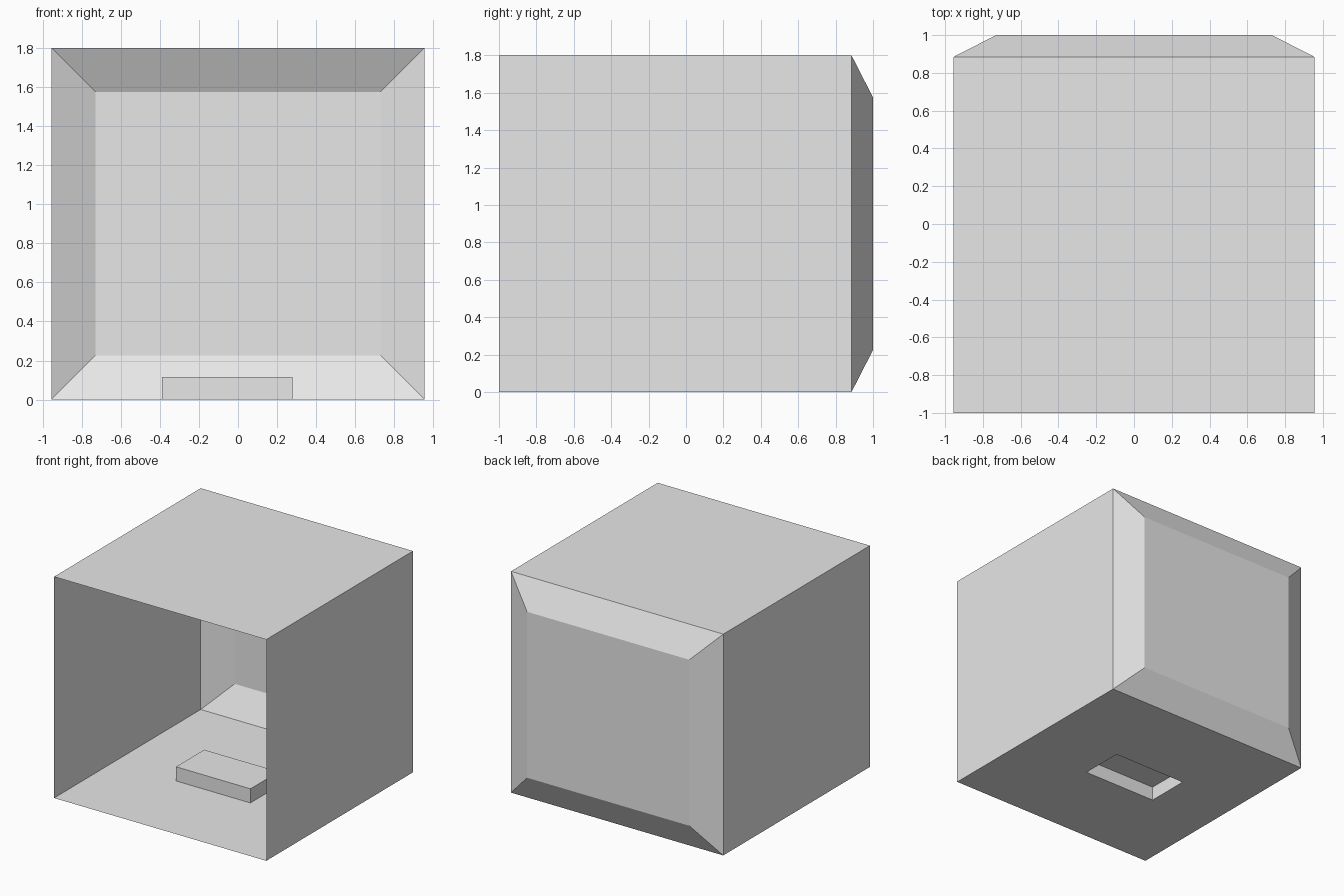
import bpy
import bmesh

cube = bpy.data.objects.get("Cube")
if cube:
    bpy.data.objects.remove(cube, do_unlink=True)

grey = bpy.data.materials.new("plain grey")
grey.use_nodes = True
colour = (0.8, 0.8, 0.8, 1)
grey.diffuse_color = colour
grey.node_tree.nodes["Principled BSDF"].inputs["Base Color"].default_value = colour


def finish(bm, name):
    mesh = bpy.data.meshes.new(name)
    bmesh.ops.recalc_face_normals(bm, faces=bm.faces)
    bm.to_mesh(mesh)
    bm.free()
    mesh.materials.append(grey)
    obj = bpy.data.objects.new(name, mesh)
    bpy.context.collection.objects.link(obj)


def rectangle(bm, x0, x1, a0, a1, place):
    """Four corner vertices, in order, put in space by place(x, a)."""
    return [bm.verts.new(place(x, a))
            for x, a in ((x0, a0), (x1, a0), (x1, a1), (x0, a1))]


def bridge(bm, first, second, skip=()):
    for i in range(4):
        if i not in skip:
            j = (i + 1) % 4
            bm.faces.new((first[i], first[j], second[j], second[i]))


W, H, T = 0.955, 1.8, 0.225          # half width, height, back taper
BACK = 0.885                         # where the taper starts
BX0, BX1, BY0, BY1, BH = -0.39, 0.28, -0.24, 0.123, 0.115

# Thin open-fronted shell: walls, tapered back and back panel
bm = bmesh.new()
front = rectangle(bm, -W, W, 0, H, lambda x, z: (x, -1, z))
rim = rectangle(bm, -W, W, 0, H, lambda x, z: (x, BACK, z))
panel = rectangle(bm, -W + T, W - T, T, H - T, lambda x, z: (x, 1, z))
bridge(bm, front, rim, skip=(0,))
bridge(bm, rim, panel)
bm.faces.new(panel)
finish(bm, "open_shell")

# Floor with a hollow raised step, open underneath
bm = bmesh.new()
edge = rectangle(bm, -W, W, -1, BACK, lambda x, y: (x, y, 0))
hole = rectangle(bm, BX0, BX1, BY0, BY1, lambda x, y: (x, y, 0))
top = rectangle(bm, BX0, BX1, BY0, BY1, lambda x, y: (x, y, BH))
bridge(bm, edge, hole)
bridge(bm, hole, top)
bm.faces.new(top)
finish(bm, "floor_with_step")
